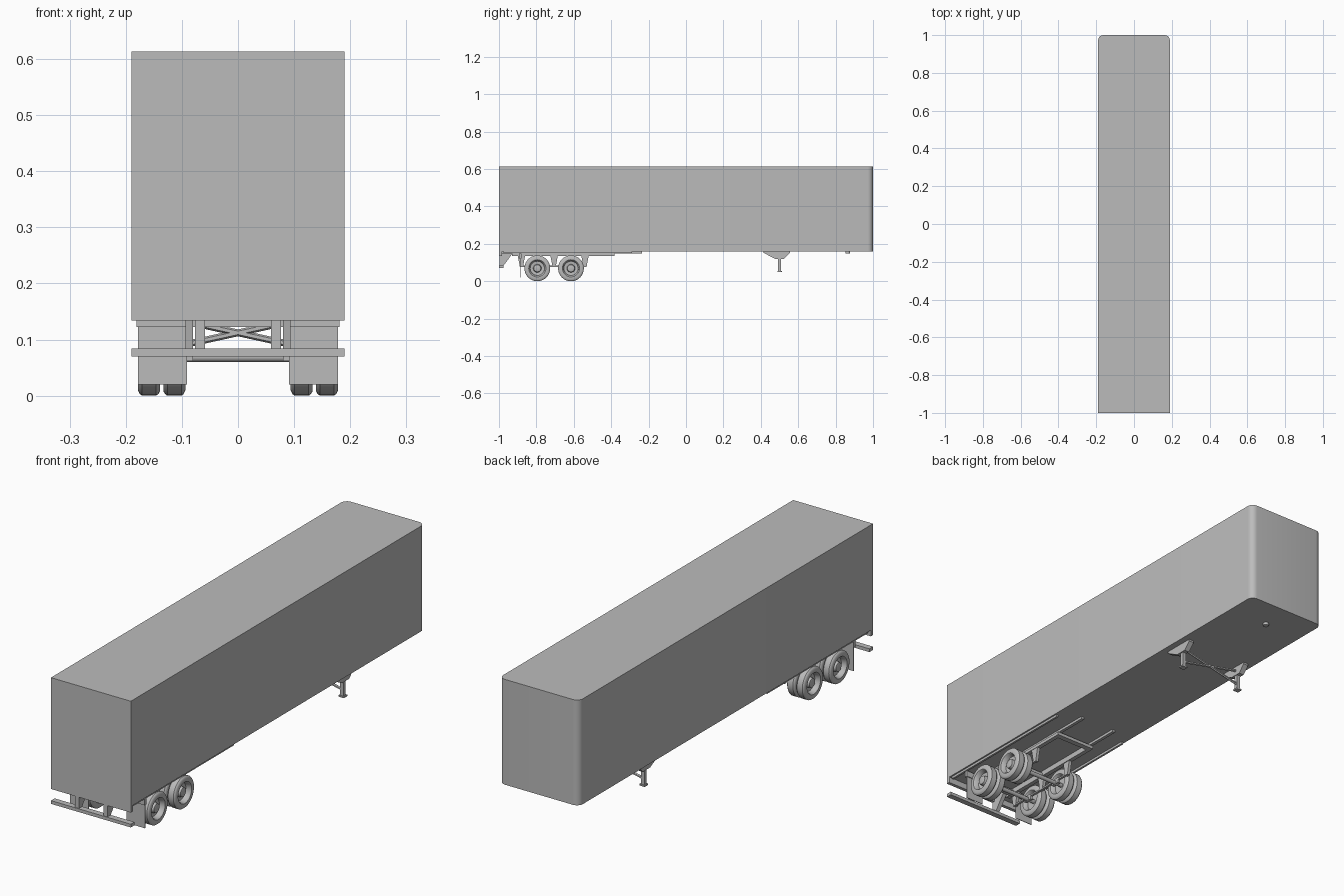
import bpy, bmesh, math
from mathutils import Vector, Matrix

if "Cube" in bpy.data.objects:
    bpy.data.objects.remove(bpy.data.objects["Cube"])

grey = bpy.data.materials.new("plain_grey")
grey.diffuse_color = (0.5, 0.5, 0.5, 1)
grey.use_nodes = True
grey.node_tree.nodes["Principled BSDF"].inputs["Base Color"].default_value = grey.diffuse_color


def finish(name, bm, smooth=False):
    bmesh.ops.recalc_face_normals(bm, faces=bm.faces[:])
    me = bpy.data.meshes.new(name)
    bm.to_mesh(me)
    bm.free()
    me.materials.append(grey)
    ob = bpy.data.objects.new(name, me)
    bpy.context.scene.collection.objects.link(ob)
    if smooth:
        bpy.ops.object.select_all(action='DESELECT')
        ob.select_set(True)
        bpy.context.view_layer.objects.active = ob
        bpy.ops.object.shade_smooth_by_angle(angle=math.radians(35))
    return ob


def box_bm(x0, x1, y0, y1, z0, z1):
    bm = bmesh.new()
    m = Matrix.Translation(((x0 + x1) / 2, (y0 + y1) / 2, (z0 + z1) / 2))
    bmesh.ops.create_cube(bm, size=1, matrix=m @ Matrix.Diagonal((x1 - x0, y1 - y0, z1 - z0, 1)))
    return bm


def box(name, *dims):
    return finish(name, box_bm(*dims))


def plate(name, pts, x0, x1):
    """Extrude a (y, z) outline along x."""
    bm = bmesh.new()
    f = bm.faces.new([bm.verts.new((x0, y, z)) for y, z in pts])
    ext = bmesh.ops.extrude_face_region(bm, geom=[f])['geom']
    bmesh.ops.translate(bm, vec=(x1 - x0, 0, 0), verts=[v for v in ext if isinstance(v, bmesh.types.BMVert)])
    return finish(name, bm)


def rod(name, a, b, r, n=12):
    a, b = Vector(a), Vector(b)
    bm = bmesh.new()
    m = Matrix.Translation((a + b) / 2) @ (b - a).to_track_quat('Z', 'Y').to_matrix().to_4x4()
    bmesh.ops.create_cone(bm, cap_ends=True, segments=n, radius1=r, radius2=r, depth=(b - a).length, matrix=m)
    return finish(name, bm, n > 6)


def lathe(name, prof, y, z, s):
    """Revolve an (x, radius) profile about an axle line; s picks the side."""
    bm = bmesh.new()
    vs = [bm.verts.new((s * x, y, z + r)) for x, r in prof]
    es = [bm.edges.new(p) for p in zip(vs, vs[1:])]
    bmesh.ops.spin(bm, geom=vs + es, cent=(0, y, z), axis=(1, 0, 0),
                   angle=math.tau, steps=32, use_duplicate=False)
    bmesh.ops.remove_doubles(bm, verts=bm.verts[:], dist=1e-5)
    return finish(name, bm, True)


# cargo body with rounded nose corners
bm = box_bm(-0.19, 0.19, -1, 1, 0.16, 0.613)
nose = [e for e in bm.edges if all(v.co.y > 0.9 for v in e.verts)
        and abs(e.verts[0].co.z - e.verts[1].co.z) > 0.1]
bmesh.ops.bevel(bm, geom=nose, offset=0.028, segments=6, profile=0.5, affect='EDGES')
finish("cargo_body", bm, True)

# rear sill, underride bumper, flap beam, kingpin
box("rear_sill", -0.19, 0.19, -1, -0.985, 0.134, 0.162)
box("rear_bumper", -0.19, 0.19, -1, -0.975, 0.07, 0.084)
box("flap_beam", -0.181, 0.181, -0.893, -0.88, 0.122, 0.148)
rod("kingpin", (0, 0.865, 0.148), (0, 0.865, 0.162), 0.012, 16)

# bogie cross members
for y in (-0.705, -0.395):
    box("bogie_cross_member", -0.09, 0.09, y - 0.012, y + 0.012, 0.136, 0.15)

AXLES = (-0.795, -0.615)
R = 0.069
OUTER = [(.139, 0), (.139, .061), (.142, .066), (.146, R), (.171, R), (.175, .066), (.178, .06),
         (.178, .046), (.174, .042), (.156, .038), (.154, .022), (.17, .019), (.172, .012), (.172, 0)]
INNER = [(.133, 0), (.133, .061), (.130, .066), (.126, R), (.101, R), (.097, .066), (.094, .06),
         (.094, .046), (.098, .042), (.115, .038), (.117, 0)]

for y in AXLES:
    rod("axle", (-0.155, y, R), (0.155, y, R), 0.009)

for s in (-1, 1):
    # dual wheels
    for y in AXLES:
        lathe("outer_wheel", OUTER, y, R, s)
        lathe("inner_wheel", INNER, y, R, s)
        box("spring_seat", s * 0.08, s * 0.093, y - 0.02, y + 0.02, 0.062, 0.086)
    # slide rails and bogie frame
    box("side_rail", s * 0.174, s * 0.183, -0.975, -0.29, 0.15, 0.162)
    box("slide_rail", s * 0.078, s * 0.092, -0.985, -0.235, 0.149, 0.162)
    box("bogie_rail", s * 0.077, s * 0.096, -0.93, -0.383, 0.136, 0.15)
    # spring hangers and leaf spring
    for y in (-0.88, -0.705, -0.54):
        plate("spring_hanger", [(y - 0.02, .138), (y + 0.02, .138), (y + 0.008, .075), (y - 0.008, .075)],
              s * 0.08, s * 0.094)
    box("leaf_spring", s * 0.082, s * 0.092, -0.88, -0.54, 0.077, 0.084)
    # mud flap
    box("mud_flap", s * 0.091, s * 0.178, -0.887, -0.884, 0.02, 0.14)
    # bumper support
    plate("bumper_support", [(-.997, .16), (-.91, .16), (-.93, .145), (-.978, .08), (-.997, .08)],
          s * 0.059, s * 0.077)
    # landing gear
    plate("landing_bracket", [(.415, .162), (.555, .162), (.555, .152), (.525, .12), (.475, .12), (.415, .152)],
          s * 0.138, s * 0.162)
    box("landing_leg", s * 0.141, s * 0.157, 0.492, 0.508, 0.054, 0.14)
    box("landing_foot", s * 0.136, s * 0.162, 0.488, 0.512, 0.05, 0.056)
    rod("landing_cross_brace", (s * -0.146, 0.5, 0.144), (s * 0.146, 0.5, 0.08), 0.006, 6)
